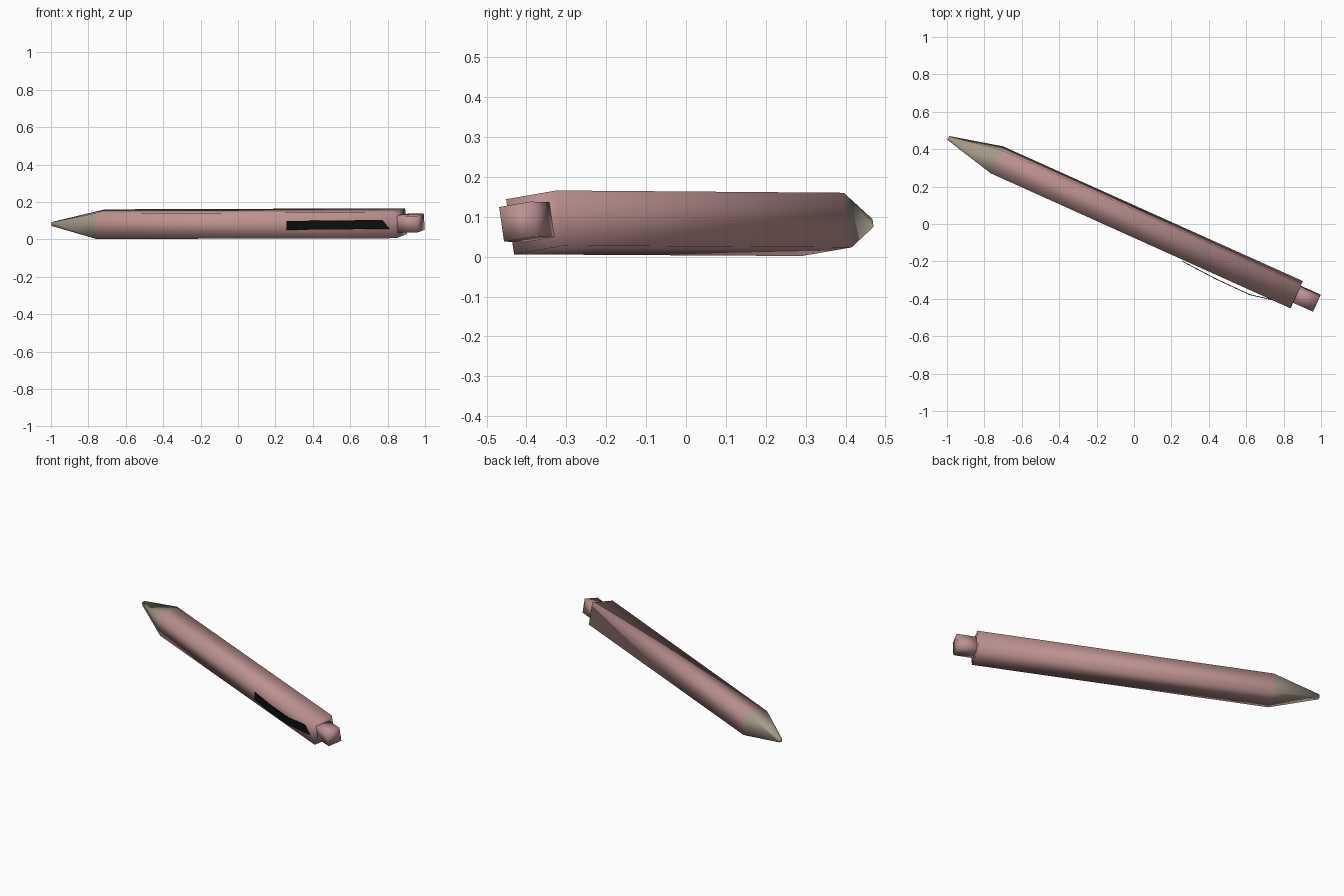
import bpy, bmesh, math
from mathutils import Vector

if "Cube" in bpy.data.objects:
    bpy.data.objects.remove(bpy.data.objects["Cube"])


def material(name, rgb):
    m = bpy.data.materials.new(name)
    m.diffuse_color = (*rgb, 1)
    m.use_nodes = True
    m.node_tree.nodes["Principled BSDF"].inputs["Base Color"].default_value = m.diffuse_color
    return m


pink = material("dusty pink", (0.50, 0.285, 0.28))
tan = material("warm grey", (0.37, 0.32, 0.25))
black = material("black", (0.004, 0.004, 0.004))

AXIS = Vector((1.603, -0.721, 0.005)).normalized()   # tip to button
SIDE = Vector((-AXIS.y, AXIS.x, 0)).normalized()
UP = AXIS.cross(SIDE)
TURN = math.radians(54)                              # roll of the square section


def finish(name, bm, mats):
    me = bpy.data.meshes.new(name)
    bm.to_mesh(me)
    bm.free()
    for m in mats:
        me.materials.append(m)
    ob = bpy.data.objects.new(name, me)
    bpy.context.collection.objects.link(ob)
    return ob


def square_tube(name, rings, mats, mat_ids):
    """Smooth four-sided tube through (centre, radius) rings, closed at both ends."""
    bm = bmesh.new()
    loops = []
    for c, r in rings:
        loops.append([bm.verts.new(Vector(c) + r * (math.cos(a) * SIDE + math.sin(a) * UP))
                      for a in (TURN + i * math.pi / 2 for i in range(4))])
    for k, (a, b) in enumerate(zip(loops, loops[1:])):
        for i in range(4):
            j = (i + 1) % 4
            bm.faces.new((a[i], a[j], b[j], b[i])).material_index = mat_ids[k]
    bm.faces.new(loops[0]).material_index = mat_ids[0]
    bm.faces.new(loops[-1]).material_index = mat_ids[-1]
    bmesh.ops.recalc_face_normals(bm, faces=bm.faces)
    for f in bm.faces:
        f.smooth = True
    return finish(name, bm, mats)


# barrel with the tapered writing tip
square_tube("barrel_and_tip",
            [((-0.993, 0.46, 0.083), 0.014),
             ((-0.733, 0.343, 0.081), 0.098),
             ((0.870, -0.378, 0.086), 0.099)],
            [tan, pink], [0, 1])

# push button
square_tube("push_button",
            [((0.850, -0.367, 0.086), 0.062),
             ((0.978, -0.423, 0.088), 0.062)],
            [pink], [0])

# bent pocket clip, a thin strip
bm = bmesh.new()
path = [(0.26, -0.20, 0.050), (0.44, -0.295, 0.052),
        (0.62, -0.378, 0.054), (0.825, -0.425, 0.056)]
cols = [[bm.verts.new((x, y, z + h)) for h in (0, 0.048)] for x, y, z in path]
for a, b in zip(cols, cols[1:]):
    bm.faces.new((a[0], b[0], b[1], a[1]))
clip = finish("pocket_clip", bm, [black])
solid = clip.modifiers.new("thickness", 'SOLIDIFY')
solid.thickness = 0.004
solid.offset = 0
